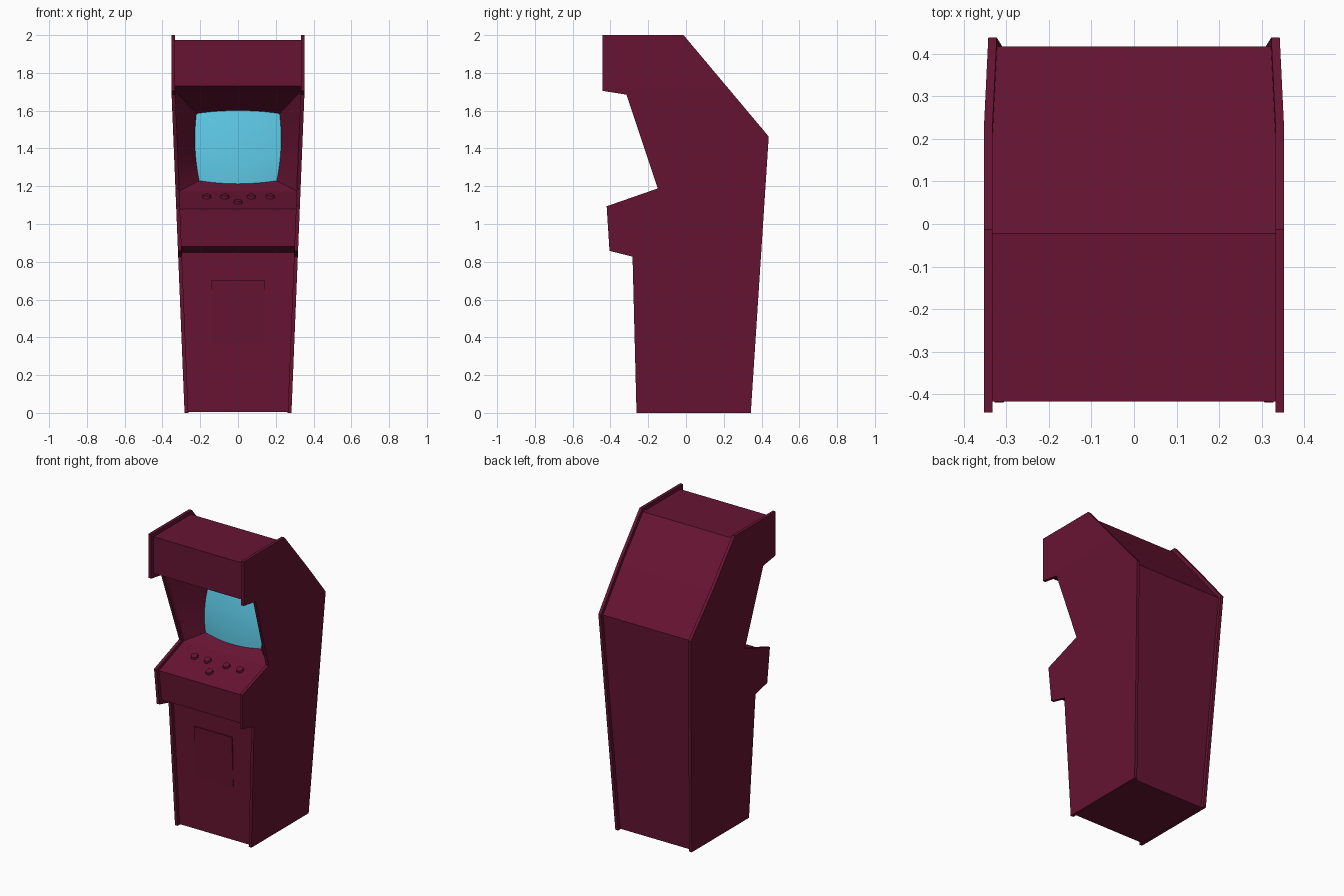
import bpy, bmesh, math
from mathutils import Matrix, Vector

if "Cube" in bpy.data.objects:
    bpy.data.objects.remove(bpy.data.objects["Cube"])


def material(name, rgb):
    m = bpy.data.materials.new(name)
    m.diffuse_color = (*rgb, 1)
    m.use_nodes = True
    m.node_tree.nodes["Principled BSDF"].inputs["Base Color"].default_value = m.diffuse_color
    return m


MAROON = material("maroon", (0.135, 0.007, 0.032))
BLUE = material("screen_blue", (0.10, 0.53, 0.72))


def finish(name, bm, mat):
    bmesh.ops.remove_doubles(bm, verts=bm.verts, dist=1e-5)
    bmesh.ops.recalc_face_normals(bm, faces=bm.faces)
    me = bpy.data.meshes.new(name)
    bm.to_mesh(me)
    bm.free()
    me.materials.append(mat)
    ob = bpy.data.objects.new(name, me)
    bpy.context.collection.objects.link(ob)
    return ob


KINK = 1.72


def half_width(z):
    # cabinet flares outward up to the kink, then runs straight up
    return 0.283 + 0.07 * min(z / KINK, 1)


# side panels
side = [(-0.443, 2), (-0.013, 2), (0.438, 1.463), (0.343, 0), (-0.262, 0),
        (-0.283, 0.827), (-0.405, 0.858), (-0.42, 1.094), (-0.15, 1.188),
        (-0.315, 1.685), (-0.443, 1.705)]
for name, s in (("left_side_panel", -1), ("right_side_panel", 1)):
    bm = bmesh.new()
    bm.faces.new([bm.verts.new((0, y, z)) for y, z in side])
    bmesh.ops.bisect_plane(bm, geom=bm.verts[:] + bm.edges[:] + bm.faces[:],
                           plane_co=(0, 0, KINK), plane_no=(0, 0, 1))
    ext = bmesh.ops.extrude_face_region(bm, geom=bm.faces[:], use_keep_orig=True)
    inner = {v for v in ext["geom"] if isinstance(v, bmesh.types.BMVert)}
    for v in bm.verts:
        v.co.x = s * (half_width(v.co.z) - (0.02 if v in inner else 0))
    finish(name, bm, MAROON)

# body shell between the sides, open where the screen recess sits
SEAM_LOW, SEAM_TOP = (-0.13, 1.173), (-0.29, 1.705)
body = [SEAM_TOP, (-0.417, 1.73), (-0.417, 1.975), (-0.022, 1.975),
        (0.203, 1.71), (0.417, 1.455), (0.321, 0.004), (-0.241, 0.004),
        (-0.26, 0.85), (-0.382, 0.88), (-0.397, 1.079), SEAM_LOW]
bm = bmesh.new()
rows = [[bm.verts.new((s * (half_width(z) - 0.018), y, z)) for s in (-1, 1)]
        for y, z in body]
for a, b in zip(rows, rows[1:]):
    bm.faces.new((a[0], a[1], b[1], b[0]))
finish("cabinet_body", bm, MAROON)

# bulging screen
N = 12


def screen_point(u, v):
    x = u * (0.2125 + 0.0075 * v + 0.015 * (1 - v * v))
    z = 1.407 + v * (0.178 + 0.016 * (1 - u * u))
    y = -0.005 + 0.045 * v - 0.018 * (2 - u * u - v * v)
    return Vector((x, y, z))


bm = bmesh.new()
t = [-1 + 2 * i / N for i in range(N + 1)]
grid = [[bm.verts.new(screen_point(u, v)) for u in t] for v in t]
for j in range(N):
    for i in range(N):
        bm.faces.new((grid[j][i], grid[j][i + 1], grid[j + 1][i + 1], grid[j + 1][i]))
for f in bm.faces:
    f.smooth = True
finish("screen", bm, BLUE)


# screen surround: four funnel walls from the opening to the screen rim
def opening_point(u, v):
    k = (v + 1) / 2
    y = SEAM_LOW[0] + k * (SEAM_TOP[0] - SEAM_LOW[0])
    z = SEAM_LOW[1] + k * (SEAM_TOP[1] - SEAM_LOW[1])
    return Vector((u * (half_width(z) - 0.018), y, z))


bm = bmesh.new()
for edge in (lambda k: (k, -1), lambda k: (k, 1), lambda k: (-1, k), lambda k: (1, k)):
    strip = [(bm.verts.new(opening_point(*edge(k))), bm.verts.new(screen_point(*edge(k))))
             for k in t]
    for a, b in zip(strip, strip[1:]):
        f = bm.faces.new((a[0], b[0], b[1], a[1]))
        f.smooth = True
ob = finish("screen_surround", bm, MAROON)
bpy.context.view_layer.objects.active = ob
ob.select_set(True)
bpy.ops.object.shade_smooth_by_angle(angle=math.radians(25))

# buttons on the sloping control panel
front, back = Vector((0, -0.397, 1.079)), Vector((0, *SEAM_LOW))
slope = math.atan2(back.z - front.z, back.y - front.y)
for i, (x, k) in enumerate([(-0.165, 0.66), (-0.07, 0.66), (0.07, 0.66), (0.17, 0.66), (0, 0.36)]):
    bm = bmesh.new()
    place = (Matrix.Translation(front.lerp(back, k) + Vector((x, 0, 0)))
             @ Matrix.Rotation(slope, 4, "X") @ Matrix.Translation((0, 0, 0.005)))
    bmesh.ops.create_cone(bm, cap_ends=True, segments=16, radius1=0.025,
                          radius2=0.021, depth=0.018, matrix=place)
    finish(f"button_{i + 1}", bm, MAROON)

# coin door: a thin wedge that fades into the front panel
bm = bmesh.new()
bmesh.ops.create_cube(bm, size=1)
for v in bm.verts:
    top, out = v.co.z > 0, v.co.y < 0
    z = 0.70 if top else 0.36
    panel_y = -0.241 - 0.019 * z / 0.85
    v.co = (math.copysign(0.14, v.co.x),
            panel_y - (0.009 if top else 0.001) if out else panel_y + 0.005, z)
finish("coin_door", bm, MAROON)
